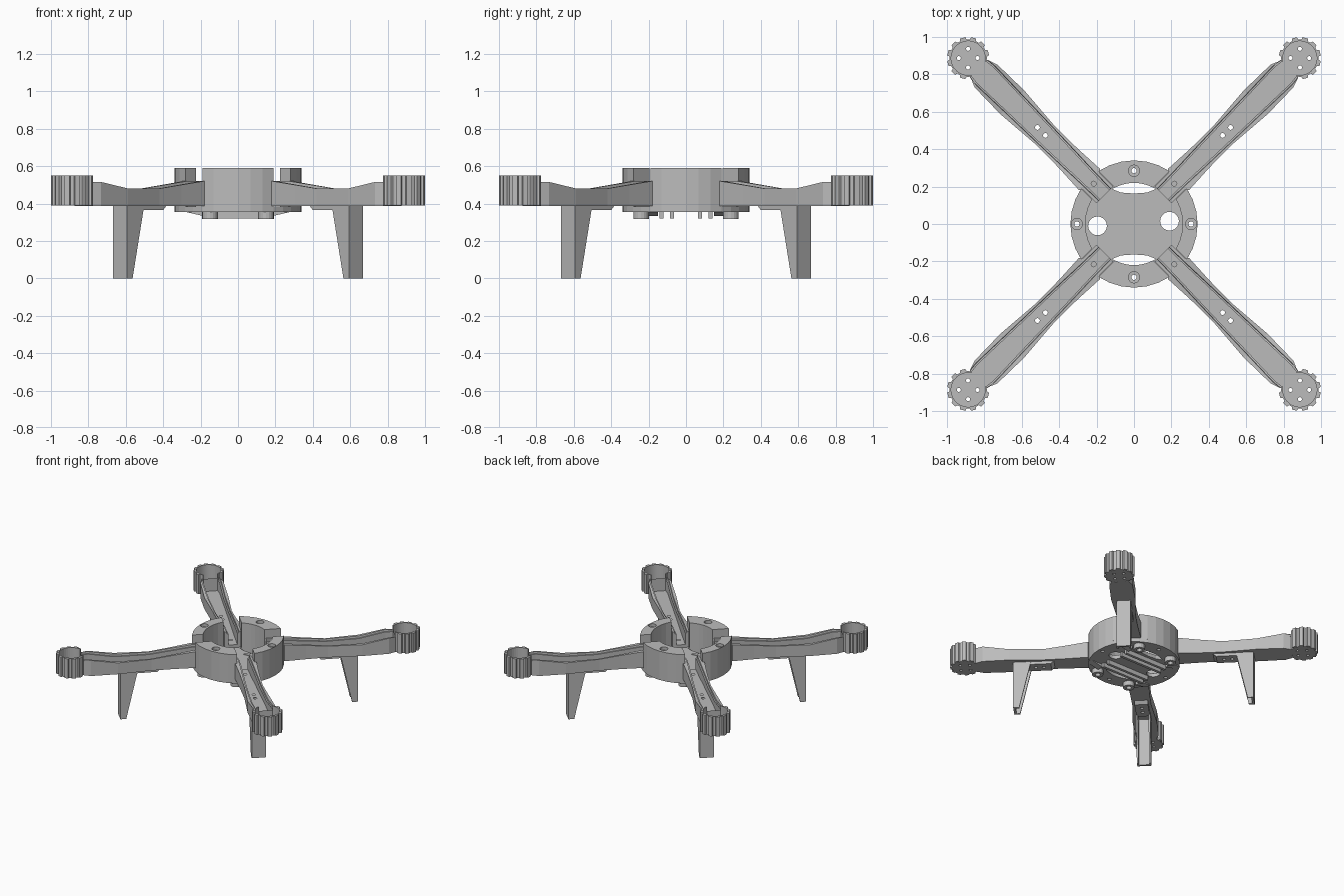
import bpy, bmesh
from math import sin, cos, asin, pi, radians

if "Cube" in bpy.data.objects:
    bpy.data.objects.remove(bpy.data.objects["Cube"])

grey = bpy.data.materials.new("matte_grey")
grey.use_nodes = True
colour = (0.5, 0.5, 0.5, 1)
grey.diffuse_color = colour
grey.node_tree.nodes["Principled BSDF"].inputs["Base Color"].default_value = colour


def loft(name, rings):
    """Solid skin through a list of equal-length point rings, capped at both ends."""
    bm = bmesh.new()
    rows = [[bm.verts.new(p) for p in ring] for ring in rings]
    n = len(rows[0])
    for a, b in zip(rows, rows[1:]):
        for i in range(n):
            j = (i + 1) % n
            bm.faces.new((a[i], a[j], b[j], b[i]))
    bm.faces.new(rows[0][::-1])
    bm.faces.new(rows[-1])
    bmesh.ops.recalc_face_normals(bm, faces=bm.faces[:])
    mesh = bpy.data.meshes.new(name)
    bm.to_mesh(mesh)
    bm.free()
    mesh.materials.append(grey)
    obj = bpy.data.objects.new(name, mesh)
    bpy.context.scene.collection.objects.link(obj)
    return obj


def prism(name, pts, z0, z1):
    return loft(name, [[(x, y, z) for x, y in pts] for z in (z0, z1)])


def arc(r, a0, a1, n, cx=0, cy=0):
    return [(cx + r * cos(a0 + (a1 - a0) * i / n), cy + r * sin(a0 + (a1 - a0) * i / n))
            for i in range(n + 1)]


def circle(r, n, cx=0, cy=0):
    return arc(r, 0, 2 * pi, n, cx, cy)[:-1]


def rect(x0, x1, y0, y1):
    return [(x0, y0), (x1, y0), (x1, y1), (x0, y1)]


def cut(obj, cutters):
    """Subtract the cutters, bake the result and remove them."""
    for c in cutters:
        c.hide_render = True
        m = obj.modifiers.new("hole", 'BOOLEAN')
        m.operation, m.solver, m.object = 'DIFFERENCE', 'EXACT', c
    dg = bpy.context.evaluated_depsgraph_get()
    mesh = bpy.data.meshes.new_from_object(obj.evaluated_get(dg))
    obj.modifiers.clear()
    obj.data = mesh
    for c in cutters:
        bpy.data.objects.remove(c)


def hole(x, y, r, z0=0.2, z1=0.7, n=16):
    return prism("hole_cutter", circle(r, n, x, y), z0, z1)


CORNERS = ["back_left", "back_right", "front_right", "front_left"]


def four_corners(obj):
    """Place the part, modelled along +x, on all four diagonals."""
    part = obj.name
    for k, corner in enumerate(CORNERS):
        o = obj if k == 0 else obj.copy()
        if k:
            bpy.context.scene.collection.objects.link(o)
        o.name = part + "_" + corner
        o.rotation_euler.z = radians(45 + 90 * k)


# Base plate with round cable holes, curved slits and screw holes
R, BOTTOM, FLOOR, TOP = 0.34, 0.355, 0.385, 0.59
plate = prism("base_plate", circle(R, 32), BOTTOM, FLOOR)
cutters = [hole(-0.195, -0.01, 0.05, n=24), hole(0.19, 0.015, 0.05, n=24)]
for s in (1, -1):
    upper = arc(0.22, radians(58), radians(122), 10)
    lower = [(-0.07, 0.168), (0, 0.163), (0.07, 0.168)]
    cutters.append(prism("slit_cutter", [(x, s * y) for x, y in upper + lower], 0.2, 0.7))
    cutters += [hole(0, s * 0.285, 0.014), hole(s * 0.305, 0, 0.014)]
cut(plate, cutters)

# Ring wall in four blocks, open where the arms enter
SLOT = 0.065
for k, (side, inner) in enumerate([("left", 0.26), ("back", 0.22), ("right", 0.26), ("front", 0.22)]):
    mid = k * pi / 2
    ho, hi = (pi / 4 - asin(SLOT / r) for r in (R, inner))
    pts = arc(R, mid - ho, mid + ho, 6) + arc(inner, mid + hi, mid - hi, 6)
    wall = prism("ring_wall_" + side, pts, FLOOR - 0.002, TOP)
    d = 0.305 if k % 2 == 0 else 0.285
    x, y = d * cos(mid), d * sin(mid)
    steps = [(0.014, 0.2), (0.014, 0.565), (0.03, 0.566), (0.03, 0.7)]
    cut(wall, [loft("screw_cutter", [[(px, py, z) for px, py in circle(r, 16, x, y)]
                                     for r, z in steps])])

# Direction arrows on the plate
for s, name in ((1, "back_arrow"), (-1, "front_arrow")):
    prism(name, [(-0.027, s * 0.11), (0.027, s * 0.11), (0, s * 0.162)], FLOOR - 0.002, FLOOR + 0.005)

# Underside rails, bosses and ramps
for y in (-0.13, -0.075, 0.075, 0.13):
    prism("bottom_rail", rect(-0.19, 0.19, y - 0.011, y + 0.011), 0.32, BOTTOM + 0.002)
for sx in (1, -1):
    for sy in (1, -1):
        boss = prism("bottom_boss", circle(0.042, 16, sx * 0.15, sy * 0.24), 0.317, BOTTOM + 0.002)
        cut(boss, [hole(sx * 0.15, sy * 0.24, 0.02, 0.3, 0.345)])
        ramp = [(0.18, 0.332), (0.28, BOTTOM), (0.18, BOTTOM)]
        loft("boss_ramp", [[(sx * x, sy * y, z) for x, z in ramp] for y in (0.15, 0.2)])

# Arm: open channel, as (distance, half width, channel half width, wall top)
UNDER = 0.39
stations = [(0.22, 0.063, 0.034, 0.52), (0.325, 0.063, 0.036, 0.52), (0.335, 0.08, 0.036, 0.52),
            (0.5, 0.072, 0.042, 0.5), (0.665, 0.07, 0.047, 0.48), (0.92, 0.09, 0.054, 0.48),
            (1.12, 0.086, 0.06, 0.515), (1.175, 0.062, 0.055, 0.515)]
rings = []
for r, w, c, top in stations:
    half = [(w, UNDER - 0.002), (w, top), (c + 0.012, top), (c + 0.01, top - 0.015),
            (c, top - 0.015), (c, 0.412)]
    rings.append([(r, y, z) for y, z in half] + [(r, -y, z) for y, z in half[::-1]])
arm = loft("arm", rings)
cut(arm, [hole(r, 0, 0.013) for r in (0.305, 0.67, 0.73)])
four_corners(arm)

# Screw pad under the arm
pad = loft("arm_pad", [[(x, y, z) for x, z in
                        [(0.59, UNDER), (0.615, 0.365), (0.79, 0.365), (0.79, UNDER)]]
                       for y in (-0.05, 0.05)])
cut(pad, [hole(r, 0, 0.013) for r in (0.67, 0.73)])
four_corners(pad)

# Tapered leg, hollow on its inner face
rings = []
for r_in, z in ((0.85, 0), (0.762, UNDER)):
    half = [(0.894, 0.053), (r_in, 0.053), (r_in, 0.04), (0.876, 0.04)]
    rings.append([(x, y, z) for x, y in half] + [(x, -y, z) for x, y in half[::-1]])
four_corners(loft("leg", rings))

# Motor cup: floor with screw holes, open wall and grip ribs
CUP, CUP_TOP = 1.254, 0.55
floor = prism("motor_floor", circle(0.1, 32, CUP), UNDER - 0.001, 0.41)
cut(floor, [hole(CUP + 0.05 * cos(a), 0.05 * sin(a), 0.011)
            for a in (pi / 4 + k * pi / 2 for k in range(4))])
four_corners(floor)
gap = radians(34)
four_corners(prism("motor_wall", arc(0.1, gap - pi, pi - gap, 28, CUP)
                   + arc(0.091, pi - gap, gap - pi, 28, CUP), UNDER, CUP_TOP))
for k in range(-4, 5):
    a = k * pi / 6
    pts = [(CUP + x * cos(a) - y * sin(a), x * sin(a) + y * cos(a))
           for x, y in [(0.096, -0.018), (0.112, -0.014), (0.112, 0.014), (0.096, 0.018)]]
    four_corners(prism("grip_rib_%d" % (k + 5), pts, UNDER, CUP_TOP))
